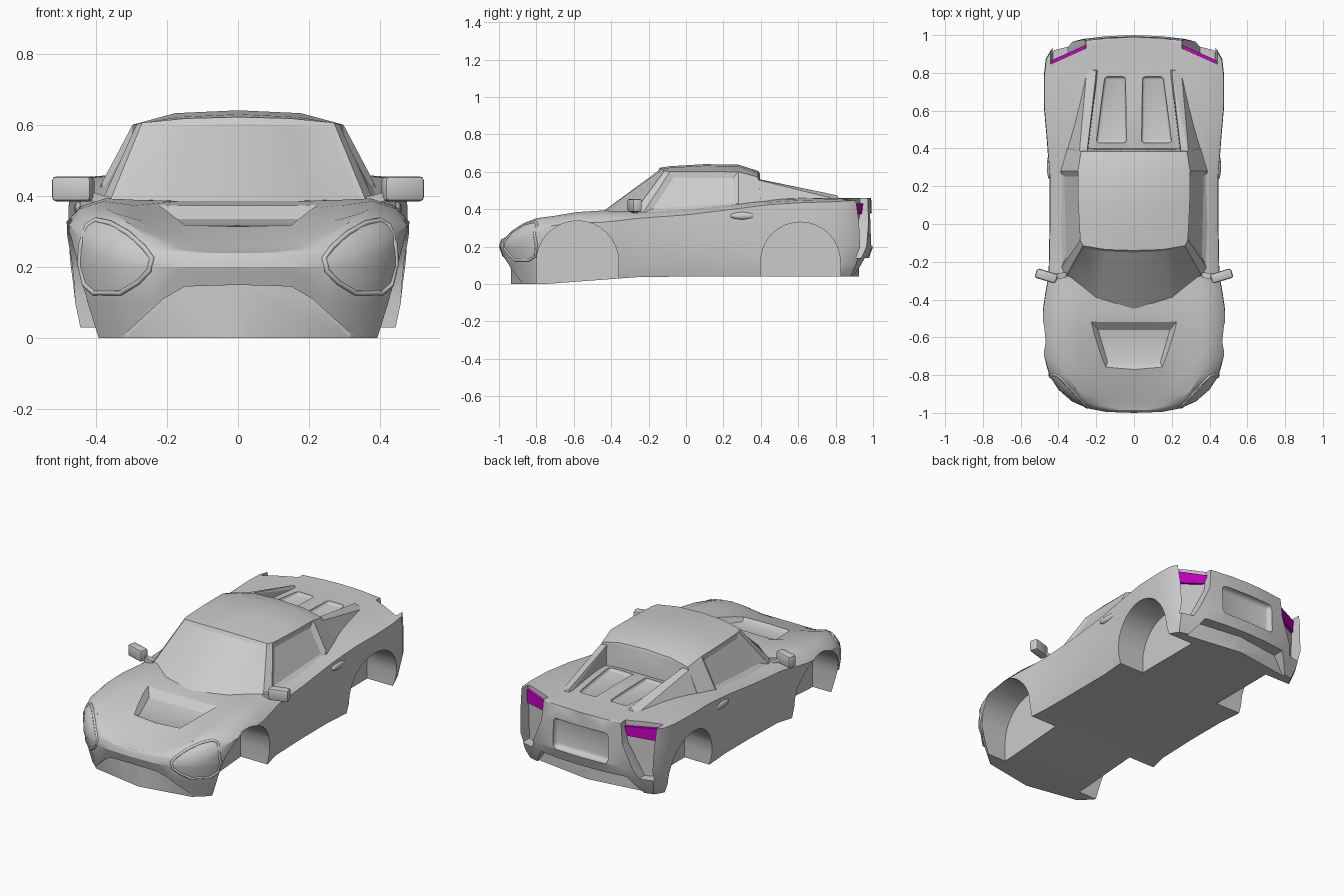
import bpy, bmesh
from math import sin, cos, pi, radians
from mathutils import Matrix, Vector
from mathutils.bvhtree import BVHTree

if "Cube" in bpy.data.objects:
    bpy.data.objects.remove(bpy.data.objects["Cube"])


def material(name, rgb):
    m = bpy.data.materials.new(name)
    m.use_nodes = True
    m.diffuse_color = (*rgb, 1)
    bsdf = next(n for n in m.node_tree.nodes if n.type == 'BSDF_PRINCIPLED')
    bsdf.inputs["Base Color"].default_value = (*rgb, 1)
    return m


GREY = material("body grey", (0.6, 0.6, 0.6))
PURPLE = material("lamp purple", (0.6, 0.0, 0.55))


def finish(name, bm, mat=GREY):
    bmesh.ops.recalc_face_normals(bm, faces=bm.faces[:])
    mesh = bpy.data.meshes.new(name)
    bm.to_mesh(mesh)
    bm.free()
    mesh.materials.append(mat)
    ob = bpy.data.objects.new(name, mesh)
    bpy.context.collection.objects.link(ob)
    return ob


def activate(ob):
    bpy.ops.object.select_all(action='DESELECT')
    ob.select_set(True)
    bpy.context.view_layer.objects.active = ob


def smooth(ob, angle=30):
    activate(ob)
    bpy.ops.object.shade_smooth_by_angle(angle=radians(angle))


def flip(points, side):
    return [(p[0] * side, p[1], p[2]) for p in points]


def both(points):
    return points + flip(points, -1)


def hull(name, points, mat=GREY, bevel=0, segments=2):
    bm = bmesh.new()
    for p in points:
        bm.verts.new(p)
    bmesh.ops.convex_hull(bm, input=bm.verts[:])
    bmesh.ops.delete(bm, geom=[v for v in bm.verts if not v.link_faces], context='VERTS')
    bmesh.ops.dissolve_limit(bm, angle_limit=0.02, verts=bm.verts[:], edges=bm.edges[:])
    if bevel:
        bmesh.ops.bevel(bm, geom=bm.edges[:], offset=bevel, segments=segments,
                        profile=0.5, affect='EDGES', clamp_overlap=True)
    return finish(name, bm, mat)


def cut(target, points, bevel=0):
    cutter = hull("cutter", points, bevel=bevel, segments=3)
    cutter.hide_render = True
    mod = target.modifiers.new("cut", 'BOOLEAN')
    mod.operation, mod.solver, mod.object = 'DIFFERENCE', 'EXACT', cutter
    activate(target)
    bpy.ops.object.modifier_apply(modifier=mod.name)
    bpy.data.objects.remove(cutter)


# Body shell: half width, y, shoulder height, fender height, centre height
STATIONS = [
    (0, -.99, .235, .235, .235), (.15, -.985, .235, .24, .24), (.25, -.965, .235, .25, .245),
    (.33, -.93, .245, .285, .258), (.40, -.87, .27, .325, .28), (.445, -.80, .295, .352, .305),
    (.475, -.70, .315, .365, .335), (.485, -.58, .325, .385, .362), (.48, -.45, .33, .393, .385),
    (.465, -.35, .34, .39, .387), (.45, -.27, .35, .388, .39), (.445, 0, .37, .405, .40),
    (.445, .25, .40, .43, .43), (.46, .45, .425, .445, .465), (.475, .62, .435, .455, .465),
    (.475, .78, .44, .458, .46), (.465, .87, .445, .458, .46), (.43, .93, .45, .46, .46),
    (.27, .97, .455, .46, .46), (.14, .985, .457, .46, .46), (0, .99, .46, .46, .46)]


def section(x, y, shoulder, fender, centre):
    low = min(max(0.0, (y + .8) * .07), .04)
    return [(0, y, centre), (.35 * x, y, centre), (.6 * x, y, (centre + fender) / 2),
            (.78 * x, y, fender), (.92 * x, y, shoulder + .65 * (fender - shoulder)),
            (x, y, shoulder), (x * 1.005, y * 1.005, shoulder * .55 + .09),
            (x * .995, y * 1.01, .2), (x * .98, y * .975, .1),
            (x * .945, y * .945, low), (0, y * .945, low)]


bm = bmesh.new()
for side in (1, -1):
    rows = [[bm.verts.new(p) for p in flip(section(*s), side)] for s in STATIONS]
    for a, b in zip(rows, rows[1:]):
        for i in range(len(a) - 1):
            bm.faces.new((a[i], a[i + 1], b[i + 1], b[i]))
bmesh.ops.remove_doubles(bm, verts=bm.verts[:], dist=0.0005)
bmesh.ops.dissolve_degenerate(bm, dist=0.0001, edges=bm.edges[:])
body = finish("body", bm)

# Hood scoop
cut(body, both([(.19, -.56, .335), (.14, -.73, .303), (.24, -.5, .39), (.16, -.79, .335),
                (.25, -.48, .46), (.17, -.8, .46), (0, -.75, .303), (0, -.81, .335)]))
# Plate recess in the tail
cut(body, both([(.18, y, z) for y in (.957, 1.1) for z in (.2, .38)]), bevel=.025)

for side in (1, -1):
    # Wheel arches
    for centre, r in ((-.58, .22), (.612, .213)):
        rim = [(centre + r * cos(a * pi / 16), .118 + r * sin(a * pi / 16)) for a in range(17)]
        rim += [(centre - r, -.1), (centre + r, -.1)]
        cut(body, flip([(x, y, z) for x in (.27, .6) for y, z in rim], side))
    # Lower mouths, front and rear
    mouth = [(-.01, .15), (.15, .145), (.21, .11), (.33, 0), (.38, -.05), (-.01, -.05)]
    cut(body, flip([(x, y, z) for x, z in mouth for y in (-.935 + .18 * x, -1.2)], side))
    mouth = [(-.01, .14), (.28, .14), (.35, .04), (.38, -.05), (-.01, -.05)]
    cut(body, flip([(x, y, z) for x, z in mouth for y in (.925 - .14 * x, 1.2)], side))
    # Tall corner vents
    vent = [(.25, .5), (.445, .5), (.43, .14), (.35, .14), (.265, .34)]
    cut(body, flip([(x, y, z) for x, z in vent for y in (1.045 - .45 * x, 1.2)], side))
    # Engine cover windows
    pane = [(.04, .43), (.2, .43), (.155, .78), (.045, .78)]
    cut(body, flip([(x, y, z) for x, y in pane for z in (.445, .6)], side), bevel=.015)
smooth(body)

# Cabin: lower and upper outline from the windscreen centre round to the back
BASE = [(0, -.475, .375), (.2, -.415, .375), (.365, -.285, .375), (.385, -.23, .38),
        (.395, .28, .415), (.36, .40, .43), (0, .40, .43)]
TOP = [(0, -.14, .622), (.15, -.135, .618), (.27, -.115, .606), (.285, -.085, .602),
       (.297, .28, .6), (.28, .385, .572), (0, .395, .59)]


def roof_row(edge, crown):
    x, y, z = edge
    return [(0, y, crown), (.6 * x, y, crown - .008), edge]


bm = bmesh.new()
for side in (1, -1):
    def face(points):
        bm.faces.new([bm.verts.new(p) for p in flip(points, side)])
    for i in range(len(BASE) - 1):
        face((BASE[i], BASE[i + 1], TOP[i + 1], TOP[i]))
    rows = [TOP[:3], roof_row(TOP[3], .63), roof_row((.295, .1, .601), .641),
            roof_row(TOP[4], .638), roof_row(TOP[5], .605)]
    for a, b in zip(rows, rows[1:]):
        for i in range(2):
            face((a[i], a[i + 1], b[i + 1], b[i]))
    face((TOP[6], rows[-1][0], rows[-1][1], TOP[5]))
bmesh.ops.remove_doubles(bm, verts=bm.verts[:], dist=0.0005)
bmesh.ops.recalc_face_normals(bm, faces=bm.faces[:])
# Sunken windscreen and side windows
screen = [f for f in bm.faces if f.normal.y < -.35 and f.calc_center_median().z < .58]
bmesh.ops.inset_region(bm, faces=screen, thickness=.02, depth=-.008, use_even_offset=True)
panes = [f for f in bm.faces if abs(f.normal.x) > .6 and f.calc_area() > .05]
bmesh.ops.inset_individual(bm, faces=panes, thickness=.03, depth=-.014, use_even_offset=True)
smooth(finish("cabin", bm), 20)

# Headlamp outline seen from the front, draped on the body
LAMP = [(.40, .332), (.36, .323), (.31, .295), (.265, .255), (.242, .225), (.25, .19), (.28, .158),
        (.33, .127), (.405, .127), (.432, .15), (.446, .21), (.442, .265), (.425, .318)]
bpy.context.view_layer.update()
tree = BVHTree.FromObject(body, bpy.context.evaluated_depsgraph_get())

for side, label in ((1, "left"), (-1, "right")):
    # Headlamp rim
    hits = [tree.ray_cast(Vector((x * side, -2, z)), Vector((0, 1, 0)))[0] for x, z in LAMP]
    hits = [h for h in hits if h is not None]
    curve = bpy.data.curves.new(label + "_headlamp_rim", 'CURVE')
    curve.dimensions = '3D'
    curve.bevel_depth, curve.bevel_resolution = .008, 1
    spline = curve.splines.new('POLY')
    spline.points.add(len(hits) - 1)
    for point, h in zip(spline.points, hits):
        point.co = (*h, 1)
    spline.use_cyclic_u = True
    curve.materials.append(GREY)
    rim = bpy.data.objects.new(label + "_headlamp_rim", curve)
    bpy.context.collection.objects.link(rim)
    activate(rim)
    bpy.ops.object.convert(target='MESH')

    # Tail lamp at the top of the vent
    lamp = [(.258, .43), (.437, .43), (.432, .355), (.275, .375)]
    hull(label + "_tail_lamp", flip([(x, 1.045 - .45 * x + d, z) for x, z in lamp
                                     for d in (-.01, .018)], side), PURPLE)

    # Buttress running from the roof down to the tail
    hull(label + "_buttress", flip([(.25, .37, .565), (.292, .35, .565), (.40, .26, .41),
                                    (.245, .37, .42), (.25, .82, .45), (.19, .82, .45),
                                    (.2, .81, .474)], side))

    # Door mirror and its arm
    head = hull(label + "_mirror", [(x, y, z) for x in (-.058, .058) for y in (-.026, .026)
                                    for z in (-.035, .035)], bevel=.012)
    head.data.transform(Matrix.Translation((.464 * side, -.275, .42))
                        @ Matrix.Rotation(side * radians(17), 4, 'Z'))
    smooth(head, 40)
    hull(label + "_mirror_arm", flip([(x, y, z + d) for x, y, z in
                                      ((.36, -.285, .385), (.36, -.255, .385),
                                       (.44, -.295, .405), (.44, -.265, .405))
                                      for d in (-.012, .012)], side))

    # Door handle
    bm = bmesh.new()
    bmesh.ops.create_uvsphere(bm, u_segments=12, v_segments=8, radius=1)
    bm.transform(Matrix.Translation((.447 * side, .305, .365))
                 @ Matrix.Diagonal((.014, .07, .02, 1)))
    smooth(finish(label + "_door_handle", bm), 60)
